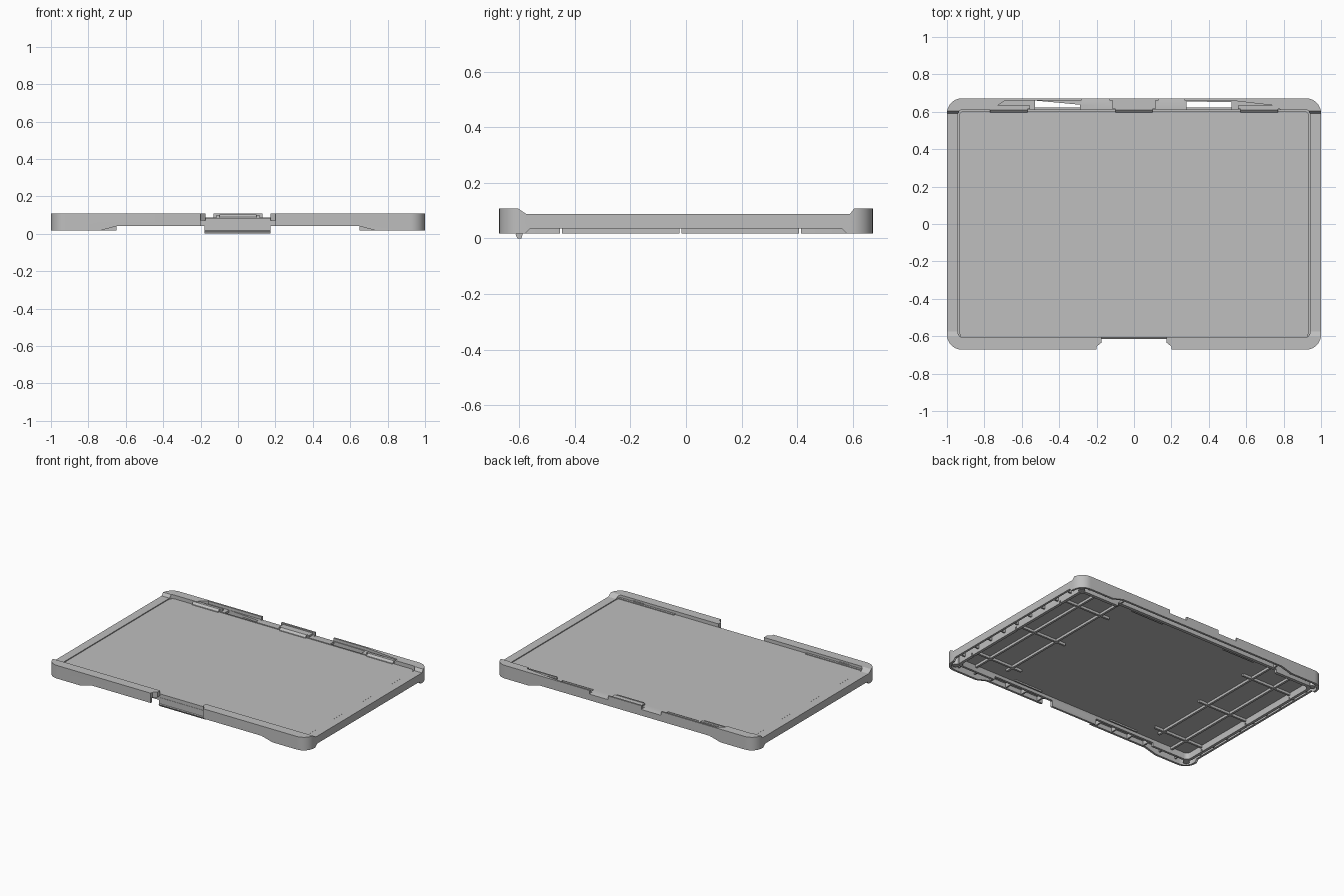
import bpy, bmesh, math
from mathutils import Vector

old = bpy.data.objects.get("Cube")
if old:
    bpy.data.objects.remove(old, do_unlink=True)

grey = bpy.data.materials.new("plain_grey")
grey.use_nodes = True
colour = (0.52, 0.52, 0.52, 1)
grey.diffuse_color = colour
grey.node_tree.nodes["Principled BSDF"].inputs["Base Color"].default_value = colour

PLACE = {"x": lambda a, b, t: (t, a, b),
         "y": lambda a, b, t: (a, t, b),
         "z": lambda a, b, t: (a, b, t)}


def prism(name, points, axis, lo, hi):
    """Extrude a 2D outline along an axis."""
    bm = bmesh.new()
    ends = [[bm.verts.new(PLACE[axis](a, b, t)) for a, b in points] for t in (lo, hi)]
    for end in ends:
        bm.faces.new(end)
    n = len(points)
    for i in range(n):
        j = (i + 1) % n
        bm.faces.new((ends[0][i], ends[0][j], ends[1][j], ends[1][i]))
    bmesh.ops.recalc_face_normals(bm, faces=bm.faces)
    mesh = bpy.data.meshes.new(name)
    bm.to_mesh(mesh)
    bm.free()
    mesh.materials.append(grey)
    obj = bpy.data.objects.new(name, mesh)
    bpy.context.collection.objects.link(obj)
    return obj


def box(name, x0, x1, y0, y1, z0, z1):
    return prism(name, [(x0, y0), (x1, y0), (x1, y1), (x0, y1)], "z", z0, z1)


def rounded(hx, y0, y1, r, steps=8):
    """Rounded rectangle outline."""
    pts = []
    for k, (cx, cy) in enumerate([(hx - r, y1 - r), (r - hx, y1 - r),
                                  (r - hx, y0 + r), (hx - r, y0 + r)]):
        for s in range(steps + 1):
            a = math.pi / 2 * (k + s / steps)
            pts.append((cx + r * math.cos(a), cy + r * math.sin(a)))
    return pts


def cut(obj, cutters):
    """Subtract each cutter, then remove the cutters."""
    for c in cutters:
        c.hide_render = True
        mod = obj.modifiers.new("cut", "BOOLEAN")
        mod.operation, mod.object, mod.solver = "DIFFERENCE", c, "EXACT"
    deps = bpy.context.evaluated_depsgraph_get()
    mesh = bpy.data.meshes.new_from_object(obj.evaluated_get(deps))
    obj.modifiers.clear()
    obj.data = mesh
    for c in cutters:
        bpy.data.objects.remove(c, do_unlink=True)


# Outer frame: hollow rim with raised ends and four corner feet
frame = prism("outer_frame", rounded(1, -0.672, 0.672, 0.08), "z", 0.017, 0.108)
cutters = [
    prism("opening", rounded(0.94, -0.605, 0.61, 0.02), "z", -1, 1),
    prism("underside_pocket", rounded(0.985, -0.657, 0.657, 0.065), "z", -1, 0.072),
    prism("side_lowering", [(-0.605, 0.2), (-0.605, 0.108), (-0.575, 0.088),
                            (0.59, 0.088), (0.605, 0.108), (0.605, 0.2)], "x", -2, 2),
    prism("side_arch", [(-0.58, -1), (-0.58, 0.016), (-0.56, 0.036),
                        (0.56, 0.036), (0.58, 0.016), (0.58, -1)], "x", -2, 2),
    prism("end_arch", [(-0.74, -1), (-0.74, 0.016), (-0.65, 0.04),
                       (0.65, 0.04), (0.74, 0.016), (0.74, -1)], "y", -2, 2),
    prism("front_gap", [(-0.2, -0.8), (-0.2, -0.655), (-0.175, -0.635), (-0.175, -0.5),
                        (0.175, -0.5), (0.175, -0.635), (0.2, -0.655), (0.2, -0.8)],
          "z", -1, 1),
    prism("back_recess", [(-0.74, 0.59), (-0.74, 0.625), (-0.69, 0.66), (0.52, 0.66),
                          (0.78, 0.63), (0.78, 0.59)], "z", 0.088, 1),
    prism("left_window", [(0.28, 0.612), (0.52, 0.612), (0.52, 0.652), (0.28, 0.655)],
          "z", -1, 1),
    prism("right_window", [(-0.53, 0.612), (-0.29, 0.612), (-0.29, 0.638), (-0.53, 0.66)],
          "z", -1, 1),
]
for x0, x1 in ((-0.28, -0.13), (0.13, 0.27)):
    cutters.append(prism("chute", [(0.615, 0.092), (0.7, 0.078), (0.7, 0.2), (0.615, 0.2)],
                         "x", x0, x1))
cut(frame, cutters)

# Flat panel that fills the frame
prism("main_panel", rounded(0.936, -0.604, 0.605, 0.03, 4), "z", 0.062, 0.085)

# Inner lip below the panel edge, split at the cross ribs
RIB_Y = (-0.45, -0.02, 0.41)
lip = prism("inner_lip", rounded(0.952, -0.604, 0.622, 0.04, 4), "z", 0.017, 0.075)
lip_cutters = [prism("lip_inside", rounded(0.932, -0.588, 0.6, 0.03, 4), "z", -1, 1),
               box("lip_middle", -0.65, 0.65, -1, 1, -1, 0.04)]
lip_cutters += [box("lip_slot", -2, 2, y - 0.004, y + 0.004, -1, 0.036) for y in RIB_Y]
cut(lip, lip_cutters)

for side, s in (("left", 1), ("right", -1)):
    def sided(name, a, b, *rest):
        return box(side + "_" + name, min(a * s, b * s), max(a * s, b * s), *rest)

    # Underside ribs
    sided("long_rib", 0.615, 0.63, -0.5, 0.59, 0.045, 0.064)
    sided("outer_rib", 0.795, 0.81, -0.59, 0.6, 0.045, 0.064)
    for y in RIB_Y:
        sided("cross_rib", 0.55, 0.935, y - 0.007, y + 0.007, 0.045, 0.064)
    # Webs joining the lip to the outer wall
    for i in range(9):
        y = -0.52 + i * 0.13
        sided("side_web", 0.95, 0.987, y - 0.005, y + 0.005, 0.04, 0.074)
    for i in range(6):
        x = 0.24 + i * 0.13
        sided("front_web", x - 0.005, x + 0.005, -0.66, -0.603, 0.042, 0.074)
        if x > 0.54:
            sided("back_web", x - 0.005, x + 0.005, 0.62, 0.66, 0.042, 0.074)
    # Corner posts
    for end, y in (("front", -0.615), ("back", 0.615)):
        post = [(0.945 * s + 0.022 * math.cos(a * math.pi / 6),
                 y + 0.022 * math.sin(a * math.pi / 6)) for a in range(12)]
        prism(f"{side}_{end}_corner_post", post, "z", 0.02, 0.075)
    # Retaining ledges along the front wall
    sided("front_ledge", 0.505, 0.93, -0.61, -0.59, 0.07, 0.09)
    sided("front_tab", 0.75, 0.83, -0.62, -0.602, 0.07, 0.096)
    # Slim bars under the front and back panel edges
    sided("front_under_bar", 0.28, 0.5, -0.575, -0.565, 0.052, 0.064)
    sided("back_under_bar", 0.25, 0.5, 0.57, 0.58, 0.052, 0.064)

# Spring clips and their pads along the back
for name, x in (("right", -0.67), ("middle", 0), ("left", 0.67)):
    prism(name + "_clip", [(0.594, 0.08), (0.596, 0.09), (0.61, 0.103), (0.618, 0.103),
                           (0.618, 0.07), (0.6, 0.07)], "x", x - 0.1, x + 0.1)
    box(name + "_clip_pad", x - 0.115, x + 0.115, 0.616, 0.66 - abs(x) * 0.04, 0.08, 0.1)

# Recessed front wall and hanging latch in the gap
box("gap_wall", -0.18, 0.18, -0.606, -0.594, 0.04, 0.085)
prism("front_latch", [(-0.608, 0.06), (-0.608, 0.018), (-0.614, 0.014), (-0.606, 0),
                      (-0.592, 0), (-0.588, 0.014), (-0.588, 0.06)], "x", -0.18, 0.175)

# Smooth the rounded corners, keeping hard edges
bpy.ops.object.select_all(action="DESELECT")
for obj in (frame, lip):
    obj.select_set(True)
bpy.context.view_layer.objects.active = frame
bpy.ops.object.shade_smooth_by_angle(angle=math.radians(30))
